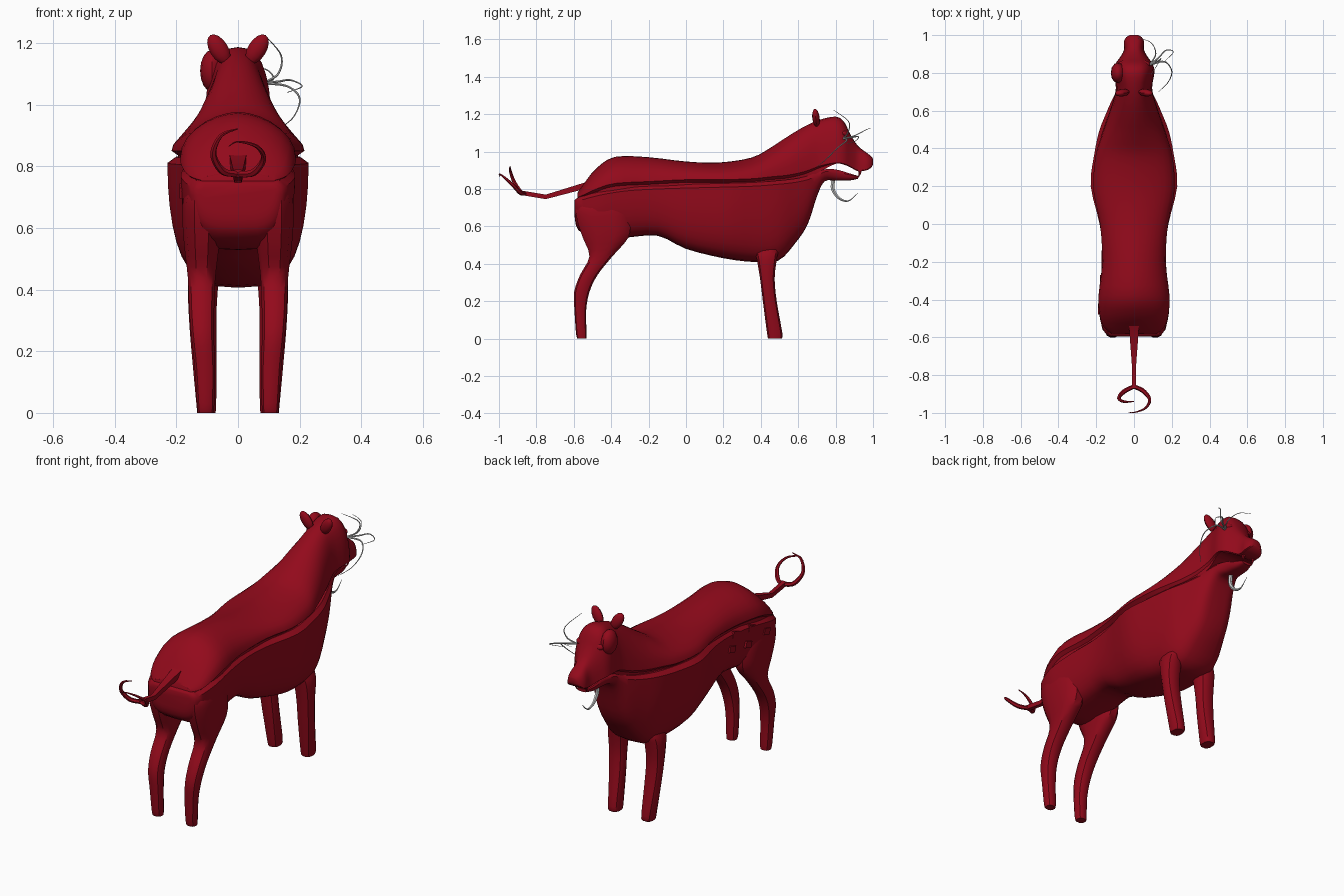
import bpy, bmesh, math

if "Cube" in bpy.data.objects:
    bpy.data.objects.remove(bpy.data.objects["Cube"])

red = bpy.data.materials.new("red_hide")
red.diffuse_color = (0.29, 0.003, 0.011, 1)
red.use_nodes = True
red.node_tree.nodes["Principled BSDF"].inputs["Base Color"].default_value = red.diffuse_color


def finish(ob, mat=red, angle=35, mirror=False):
    bpy.context.view_layer.objects.active = ob
    bpy.ops.object.select_all(action='DESELECT')
    ob.select_set(True)
    if mat:
        ob.data.materials.append(mat)
    if mirror:
        ob.modifiers.new("mirror", 'MIRROR')
    bpy.ops.object.shade_smooth_by_angle(angle=math.radians(angle))
    return ob


def loft(name, rings, **kw):
    """Skin a list of equal-length closed rings and cap both ends."""
    bm = bmesh.new()
    vs = [[bm.verts.new(p) for p in r] for r in rings]
    n = len(vs[0])
    for a, b in zip(vs, vs[1:]):
        for i in range(n):
            j = (i + 1) % n
            bm.faces.new((a[i], a[j], b[j], b[i]))
    bm.faces.new(vs[0])
    bm.faces.new(vs[-1])
    bmesh.ops.recalc_face_normals(bm, faces=bm.faces)
    me = bpy.data.meshes.new(name)
    bm.to_mesh(me)
    bm.free()
    ob = bpy.data.objects.new(name, me)
    bpy.context.collection.objects.link(ob)
    return finish(ob, **kw)


def refine(st, k=3):
    """Catmull-Rom resampling of station tuples."""
    out = []
    for i in range(len(st) - 1):
        p = [st[max(i - 1, 0)], st[i], st[i + 1], st[min(i + 2, len(st) - 1)]]
        for j in range(k):
            t = j / k
            out.append(tuple(
                0.5 * (2 * b + (c - a) * t + (2 * a - 5 * b + 4 * c - d) * t * t
                       + (3 * b - a - 3 * c + d) * t ** 3)
                for a, b, c, d in zip(*p)))
    return out + [st[-1]]


def half_arc(w, h, ex, ez, n=7):
    """Points from the widest side (w,0) to the crown (0,h)."""
    return [(w * max(math.cos(a), 0) ** ex, h * math.sin(a) ** ez)
            for a in (math.pi / 2 * i / n for i in range(n))] + [(0, h)]


def both_sides(half, y):
    """Mirror a half section whose first and last points lie on x = 0."""
    return [(x, y, z) for x, z in half] + [(-x, y, z) for x, z in half[-2:0:-1]]


# lower body shell with chest and lower jaw: y, ledge z, bottom z, half width
lower = refine([
    (-.595, .74, .65, .12), (-.575, .755, .58, .155), (-.47, .785, .53, .185),
    (-.32, .81, .54, .178), (-.15, .82, .55, .167), (0, .825, .48, .182),
    (.2, .83, .43, .229), (.36, .835, .41, .212), (.49, .845, .415, .185),
    (.58, .855, .505, .15), (.65, .87, .61, .12), (.70, .89, .76, .095),
    (.74, .905, .84, .08), (.80, .905, .845, .06), (.87, .885, .845, .048),
    (.92, .87, .855, .03)])
rings = []
for y, zt, zb, w in lower:
    lip = .02 * min(1, (zt - zb) / .1)
    arc = [(x, zt - lip - h) for x, h in half_arc(w, zt - zb - lip, .5, .95, 9)]
    rings.append(both_sides([(0, zt), (w * .88, zt)] + arc, y))
loft("lower_body", rings)

# upper body shell with neck and skull: y, seam z, top z, half width, core depth
upper = refine([
    (-.58, .755, .78, .12, .03), (-.545, .77, .83, .16, .04), (-.48, .80, .91, .182, .05),
    (-.38, .83, .972, .188, .05), (-.2, .84, .97, .168, .05), (0, .85, .947, .18, .05),
    (.18, .85, .942, .215, .05), (.35, .855, .968, .205, .05), (.45, .865, 1.02, .178, .05),
    (.55, .875, 1.085, .145, .05), (.64, .895, 1.138, .115, .04), (.72, .925, 1.172, .096, .03),
    (.80, .94, 1.187, .108, .005), (.845, .935, 1.16, .1, .005), (.88, .92, 1.09, .076, .005),
    (.92, .90, 1.03, .054, .005), (.965, .905, .995, .054, .005), (.99, .92, .975, .04, .005),
    (1.0, .935, .96, .022, .004)])
rings = []
for y, s, t, w, d in upper:
    k = min(1, max(0, (.76 - y) / .25))  # body is more roof-shaped than the head
    arc = [(x, s + h) for x, h in half_arc(w, t - s, .7 + .45 * k, .95 + .07 * k)]
    rings.append(both_sides([(0, s - d), (w * .9, s - d), (w * .9, s - d * .3)] + arc, y))
loft("upper_body", rings)


# legs: z, y centre, y radius, x centre, x radius
def leg(name, st, n=12):
    rr = []
    for z, yc, ry, xc, rx in refine(st):
        r = []
        for i in range(n):
            a = 2 * math.pi * (i + .5) / n
            c, s = math.cos(a), math.sin(a)
            r.append((xc + rx * math.copysign(abs(c) ** .75, c),
                      yc + ry * math.copysign(abs(s) ** .75, s), z))
        rr.append(r)
    loft(name, rr, mirror=True)


leg("front_legs", [(0, .475, .037, .103, .03), (.03, .474, .042, .103, .033),
                   (.2, .448, .038, .11, .042), (.32, .435, .04, .115, .046),
                   (.42, .432, .054, .113, .05), (.47, .43, .065, .106, .044),
                   (.54, .42, .07, .085, .03)])
leg("hind_legs", [(0, -.557, .025, .105, .026), (.03, -.56, .029, .105, .029),
                  (.15, -.565, .032, .108, .034), (.25, -.557, .042, .115, .038),
                  (.34, -.52, .048, .118, .042), (.44, -.455, .063, .118, .046),
                  (.54, -.43, .125, .118, .058), (.63, -.44, .145, .118, .064),
                  (.70, -.45, .14, .118, .06), (.76, -.45, .11, .105, .05)])

# tail base, flat wedge: y, z, half width, half thickness
loft("tail", [[(-w, y, z - h), (w, y, z - h), (w, y, z + h), (-w, y, z + h)]
              for y, z, w, h in [(-.47, .845, .034, .02), (-.55, .815, .026, .017),
                                 (-.75, .758, .011, .012), (-.87, .778, .012, .012)]])


# thin curved strands
def strand(name, pts, radii, mat=None):
    cu = bpy.data.curves.new(name, 'CURVE')
    cu.dimensions = '3D'
    cu.bevel_depth = 1
    cu.bevel_resolution = 1
    sp = cu.splines.new('POLY')
    data = refine([(*p, r) for p, r in zip(pts, radii)], 6)
    sp.points.add(len(data) - 1)
    for q, d in zip(sp.points, data):
        q.co = (*d[:3], 1)
        q.radius = max(d[3], .0005)
    ob = bpy.data.objects.new(name, cu)
    bpy.context.collection.objects.link(ob)
    bpy.ops.object.select_all(action='DESELECT')
    bpy.context.view_layer.objects.active = ob
    ob.select_set(True)
    bpy.ops.object.convert(target='MESH')
    return finish(bpy.context.view_layer.objects.active, mat)


# curled tail tip, two arms
strand("tail_curl_left", [(0, -.86, .775), (-.05, -.885, .785), (-.08, -.92, .84),
                          (-.055, -.94, .90), (0, -.94, .922)],
       [.011, .012, .01, .007, .002], red)
strand("tail_curl_right", [(0, -.86, .775), (.05, -.885, .78), (.083, -.93, .825),
                           (.06, -.975, .865), (0, -.998, .88), (-.03, -.995, .865)],
       [.011, .012, .009, .006, .003, .001], red)

# whiskers on one cheek and the chin beard
strand("whisker_upper", [(.08, .84, 1.07), (.13, .865, 1.10), (.14, .87, 1.16), (.09, .79, 1.222)],
       [.004, .0035, .0025, .001])
strand("whisker_side", [(.08, .84, 1.07), (.13, .88, 1.075), (.17, .92, 1.08),
                        (.208, .91, 1.06), (.16, .86, 1.04)], [.005, .004, .003, .002, .001])
strand("whisker_lower", [(.08, .84, 1.07), (.16, .86, 1.06), (.20, .81, 1.02), (.18, .75, .96),
                         (.13, .70, .92)], [.005, .004, .003, .002, .001])
strand("whisker_front", [(.08, .84, 1.07), (.115, .90, 1.085), (.09, .96, 1.115),
                         (.02, .985, 1.125)], [.004, .003, .002, .001])
strand("chin_beard", [(0, .79, .86), (0, .785, .80), (0, .82, .75), (0, .87, .737), (0, .92, .78)],
       [.012, .011, .008, .004, .001])

# fangs under the upper jaw
for s in (-1, 1):
    strand("fang", [(s * .032, .93, .925), (s * .032, .93, .89), (s * .03, .92, .86)],
           [.011, .008, .001], red)


# rounded lumps
def lump(name, loc, scale, rot=(0, 0, 0), mirror=False):
    bpy.ops.mesh.primitive_uv_sphere_add(segments=12, ring_count=8, radius=1)
    ob = bpy.context.object
    ob.name = name
    ob.scale, ob.rotation_euler, ob.location = scale, rot, loc
    bpy.ops.object.transform_apply(location=True, rotation=True, scale=True)
    return finish(ob, mirror=mirror)


lump("ears", (.062, .695, 1.18), (.03, .02, .054), (.1, .55, 0), True)
lump("brows", (.055, .845, 1.095), (.03, .022, .018), (-.6, 0, 0), True)
lump("cheek", (-.085, .80, 1.11), (.038, .055, .068))

# torn hide flakes along the left flank
for y, z, x in [(-.45, .72, -.184), (-.33, .78, -.172), (-.3, .70, -.175),
                (-.2, .79, -.165), (-.17, .72, -.166)]:
    bpy.ops.mesh.primitive_cube_add(size=1, location=(x, y, z), rotation=(.3, 0, 0))
    ob = bpy.context.object
    ob.name = "hide_flake"
    ob.scale = (.012, .05, .035)
    finish(ob)
